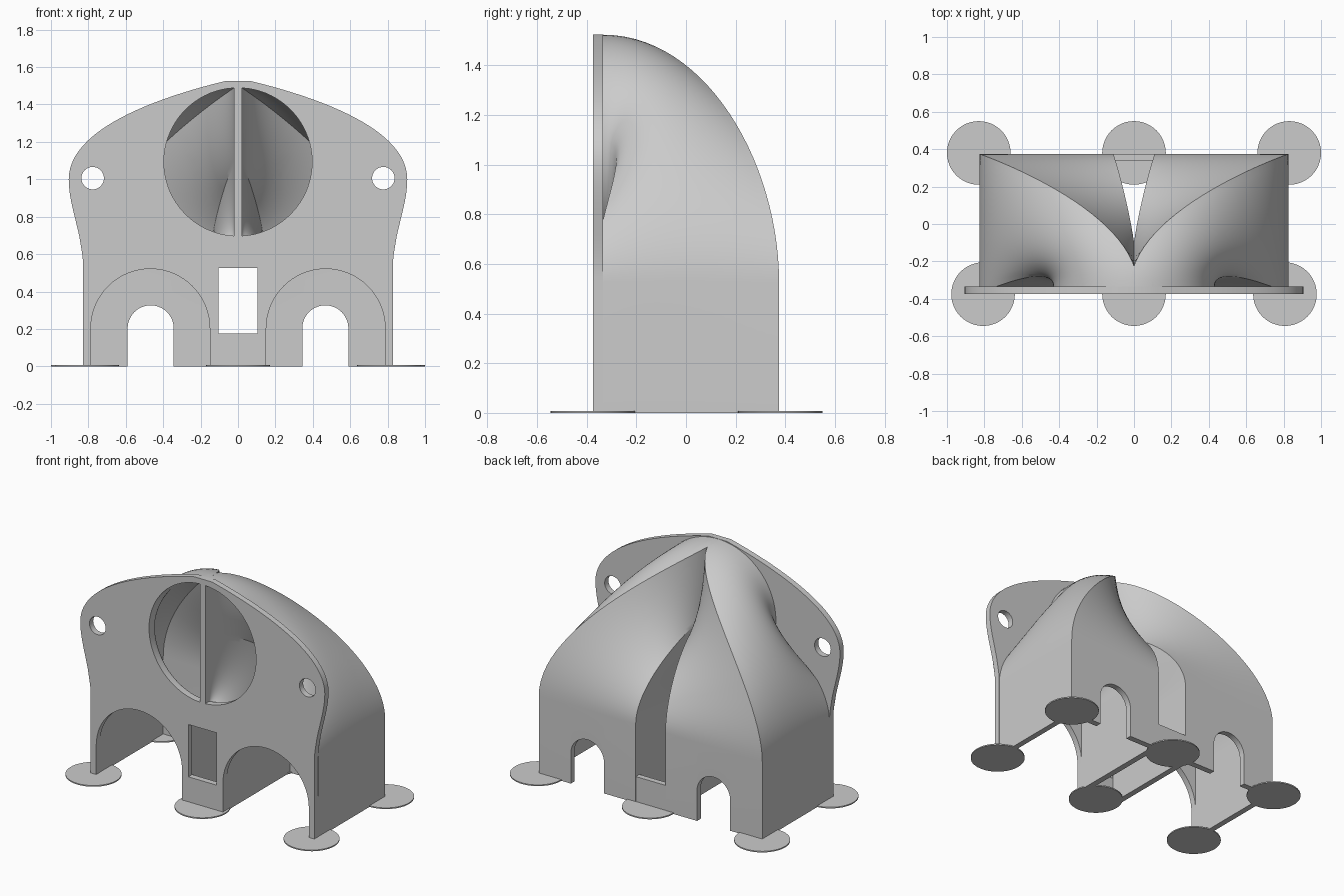
import bpy, bmesh
from math import sin, cos, pi, asin, sqrt
from mathutils import Vector
from mathutils.geometry import interpolate_bezier

cube = bpy.data.objects.get("Cube")
if cube:
    bpy.data.objects.remove(cube, do_unlink=True)

grey = bpy.data.materials.new("plain grey")
grey.use_nodes = True
grey.diffuse_color = (0.6, 0.6, 0.6, 1)
grey.node_tree.nodes["Principled BSDF"].inputs["Base Color"].default_value = (0.6, 0.6, 0.6, 1)

WALL = 0.04
FRONT, PLATE_BACK, BACK = -0.375, -0.335, 0.375
SHOULDER = 0.525          # height where the ducts become straight boxes
CENTRE_Z = 1.093          # centre of the round inlet
BELOW = -0.1              # walls run below ground and are trimmed at the end


def skin(name, rows):
    """Closed solid through a list of equal-length loops."""
    bm = bmesh.new()
    loops = [[bm.verts.new(p) for p in row] for row in rows]
    n = len(loops[0])
    for a, b in zip(loops, loops[1:]):
        for i in range(n):
            j = (i + 1) % n
            bm.faces.new((a[i], a[j], b[j], b[i]))
    bm.faces.new(loops[0][::-1])
    bm.faces.new(loops[-1])
    bmesh.ops.triangulate(bm, faces=bm.faces[:])
    bmesh.ops.recalc_face_normals(bm, faces=bm.faces[:])
    if bm.calc_volume(signed=True) < 0:
        bmesh.ops.reverse_faces(bm, faces=bm.faces[:])
    mesh = bpy.data.meshes.new(name)
    bm.to_mesh(mesh)
    bm.free()
    mesh.materials.append(grey)
    ob = bpy.data.objects.new(name, mesh)
    bpy.context.collection.objects.link(ob)
    return ob


def slab(name, outline, y0, y1):
    return skin(name, [[(x, y, z) for x, z in outline] for y in (y0, y1)])


def rect(x0, x1, z0, z1):
    return [(x0, z0), (x1, z0), (x1, z1), (x0, z1)]


def arch(cx, r, spring, bottom=-0.2, n=32):
    top = [(cx + r * cos(pi * i / n), spring + r * sin(pi * i / n)) for i in range(n + 1)]
    return [(cx - r, bottom), (cx + r, bottom)] + top


def circle(cx, cz, r, n=48):
    return [(cx + r * cos(2 * pi * i / n), cz + r * sin(2 * pi * i / n)) for i in range(n)]


def duct(name, side, flat_x, r, x_in, x_out, y_front, y_back, y_start, z_end, steps=28, count=18):
    """Twisting blend from an upright half disc to a level rectangle, then straight down."""
    a = asin(flat_x / r)
    h = sqrt(r * r - flat_x * flat_x)
    corners = [(x_in, y_front), (x_in, y_back), (x_out, y_back), (x_out, y_front)]
    pairs = []            # (inlet x, inlet z, outlet x, outlet y)
    for k in range(4):
        (xa, ya), (xb, yb) = corners[k], corners[(k + 1) % 4]
        for i in range(count):
            s = i / count
            u = (k % 2 + s) / 2
            if k < 2:     # straight side of the half disc
                px, pz = flat_x, CENTRE_Z - h + 2 * h * u
            else:         # round side, from the top down
                angle = a + (pi - 2 * a) * u
                px, pz = r * sin(angle), CENTRE_Z + r * cos(angle)
            pairs.append((px, pz, xa + (xb - xa) * s, ya + (yb - ya) * s))

    rows = [[(side * p[0], y_start, p[1]) for p in pairs]]
    for k in range(steps + 1):
        t = k / steps
        blend = t * t * (3 - 2 * t)
        leave, arrive = t * (1 - t) ** 2, t * t * (1 - t)
        row = []
        for xa, za, xb, yb in pairs:
            drop, reach = za - SHOULDER, yb - PLATE_BACK
            pull = 0.75 * drop + 0.7 * max(reach, 0)
            row.append((side * (xa + (xb - xa) * blend),
                        PLATE_BACK + reach * blend + pull * leave,
                        za - drop * blend + 1.45 * drop * arrive))
        rows.append(row)
    rows.append([(side * p[2], p[3], z_end) for p in pairs])
    return skin(name, rows)


def combine(body, other, operation):
    mod = body.modifiers.new("combine", 'BOOLEAN')
    mod.operation = operation
    mod.solver = 'MANIFOLD'
    mod.object = other
    bpy.context.view_layer.update()
    graph = bpy.context.evaluated_depsgraph_get()
    mesh = bpy.data.meshes.new_from_object(body.evaluated_get(graph))
    body.modifiers.clear()
    body.data = mesh
    bpy.data.objects.remove(other, do_unlink=True)


# Front plate outline with broad ears
upper = interpolate_bezier(*[Vector(p) for p in
        ((0.07, 1.525, 0), (0.50, 1.42, 0), (0.905, 1.25, 0), (0.905, 1.0, 0))], 24)
lower = interpolate_bezier(*[Vector(p) for p in
        ((0.905, 1.0, 0), (0.905, 0.85, 0), (0.828, 0.70, 0), (0.828, SHOULDER, 0))], 16)
half = [(p.x, p.y) for p in upper + lower[1:]] + [(0.828, BELOW)]
outline = half + [(-x, z) for x, z in reversed(half)]
body = slab("duct_body", outline, FRONT, PLATE_BACK)

# Outer shells of both ducts and the low panel joining them at the back
for side in (1, -1):
    combine(body, duct("shell", side, -0.02, 0.431, 0.11, 0.827,
                       FRONT + 0.004, BACK, PLATE_BACK - 0.02, BELOW - 0.01), 'UNION')
combine(body, slab("back_panel", rect(-0.13, 0.13, BELOW, 0.175),
                   BACK - WALL + 0.001, BACK - 0.001), 'UNION')

# Hollow ducts, front arches, small back arches and ear holes
for side in (1, -1):
    combine(body, duct("cavity", side, 0.0205, 0.396, 0.15, 0.788,
                       PLATE_BACK, BACK - WALL, FRONT - 0.05, -0.2), 'DIFFERENCE')
    combine(body, slab("front_arch", arch(side * 0.469, 0.318, 0.203), -0.45, -0.30), 'DIFFERENCE')
    combine(body, slab("back_arch", arch(side * 0.467, 0.123, 0.203), 0.30, 0.45), 'DIFFERENCE')
    combine(body, slab("ear_hole", circle(side * 0.777, 1.006, 0.06), -0.45, -0.30), 'DIFFERENCE')

# Window through the middle of the plate, then trim at ground level
combine(body, slab("window", rect(-0.105, 0.105, 0.175, SHOULDER), -0.45, -0.30), 'DIFFERENCE')
combine(body, slab("ground_trim", rect(-1, 1, -0.3, 0), -0.6, 0.6), 'DIFFERENCE')

# Thin round pads under the corners and the middle
pads = []
for label, y, xs in (("front", -0.375, 0.807), ("back", 0.38, 0.83)):
    for place, x in (("left", xs), ("middle", 0), ("right", -xs)):
        ring = circle(x, y, 0.17)
        pads.append(skin(label + "_" + place + "_pad",
                         [[(px, py, z) for px, py in ring] for z in (0, 0.008)]))

# Smooth curves with crisp edges
bpy.ops.object.select_all(action='DESELECT')
for ob in [body] + pads:
    ob.select_set(True)
bpy.context.view_layer.objects.active = body
bpy.ops.object.shade_smooth_by_angle(angle=0.5)
